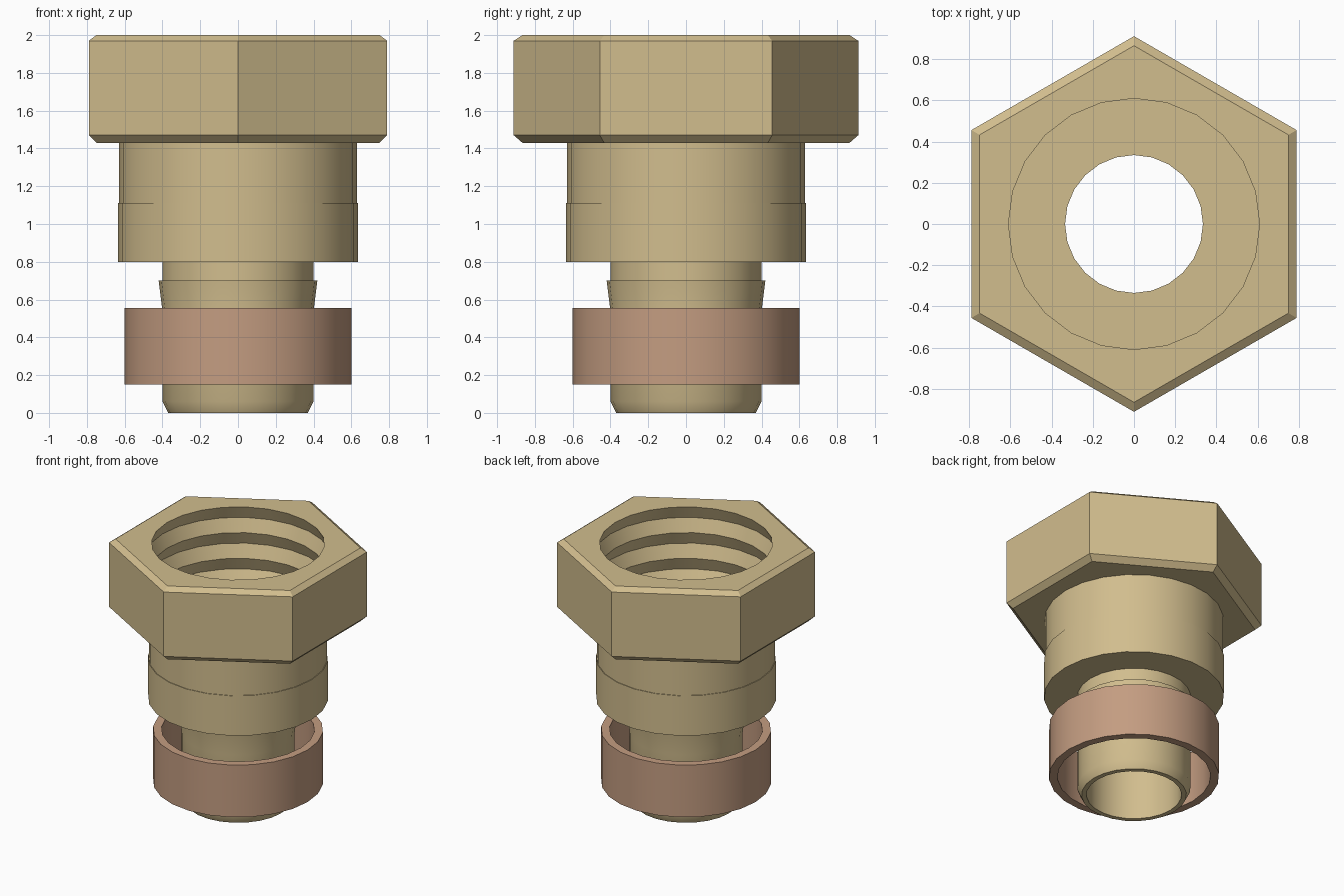
import bpy, bmesh, math

cube = bpy.data.objects.get("Cube")
if cube:
    bpy.data.objects.remove(cube, do_unlink=True)

SEGMENTS = 24


def material(name, colour):
    mat = bpy.data.materials.new(name)
    mat.use_nodes = True
    mat.diffuse_color = (*colour, 1)
    mat.node_tree.nodes["Principled BSDF"].inputs["Base Color"].default_value = (*colour, 1)
    return mat


def lathe(bm, profile, segments=SEGMENTS, closed=True):
    """Spin (radius, z) points round the z axis; return the vertex rings."""
    rings = []
    for r, z in profile:
        angles = [math.pi / 2 + math.tau * i / segments for i in range(segments)]
        rings.append([bm.verts.new((r * math.cos(a), r * math.sin(a), z)) for a in angles])
    pairs = list(zip(rings, rings[1:]))
    if closed:
        pairs.append((rings[-1], rings[0]))
    for low, high in pairs:
        for i in range(segments):
            j = (i + 1) % segments
            bm.faces.new((low[i], low[j], high[j], high[i]))
    return rings


def fill_between(bm, outer, inner):
    """Flat face with a hole, between two loops of different side counts."""
    edges = []
    for ring in (outer, inner):
        for a, b in zip(ring, ring[1:] + ring[:1]):
            edges.append(bm.edges.get((a, b)))
    bmesh.ops.triangle_fill(bm, edges=edges, use_beauty=True, normal=(0, 0, 1))


def finish(bm, name, mat):
    bmesh.ops.recalc_face_normals(bm, faces=bm.faces[:])
    mesh = bpy.data.meshes.new(name)
    bm.to_mesh(mesh)
    bm.free()
    mesh.materials.append(mat)
    obj = bpy.data.objects.new(name, mesh)
    bpy.context.collection.objects.link(obj)
    bpy.ops.object.select_all(action="DESELECT")
    obj.select_set(True)
    bpy.context.view_layer.objects.active = obj
    bpy.ops.object.shade_smooth_by_angle(angle=math.radians(30))


brass = material("brass", (0.64, 0.51, 0.27))
copper = material("copper", (0.55, 0.335, 0.22))

# Hexagonal head with chamfered rims and a threaded socket
TOP, BASE, CHAMFER = 2.0, 1.43, 0.04
BORE, GROOVE = 0.61, 0.65
corner = 1 / math.cos(math.pi / 6)
bm = bmesh.new()
hexagon = lathe(bm, [(0.75 * corner, BASE), (0.79 * corner, BASE + CHAMFER),
                     (0.79 * corner, TOP - CHAMFER + 0.01), (0.75 * corner, TOP)],
                segments=6, closed=False)
thread = [(GROOVE if i % 2 else BORE, TOP - 0.1 * i) for i in range(6)] + [(BORE, BASE)]
socket = lathe(bm, thread, closed=False)
fill_between(bm, hexagon[-1], socket[0])
fill_between(bm, hexagon[0], socket[-1])
finish(bm, "hex_head", brass)

# Round collar under the head, with the socket floor inside
bm = bmesh.new()
lathe(bm, [(0.335, 0.8), (0.335, 1.1), (BORE, 1.1), (BORE, BASE),
           (0.63, BASE), (0.63, 1.11), (0.635, 1.11), (0.635, 0.8)])
finish(bm, "collar", brass)

# Hollow stem with a chamfered tip and a retaining barb
bm = bmesh.new()
lathe(bm, [(0.335, 0.8), (0.335, 0), (0.37, 0), (0.4, 0.06), (0.4, 0.54),
           (0.42, 0.7), (0.4, 0.7), (0.4, 0.8)], closed=False)
finish(bm, "stem", brass)

# Loose clamping ring around the stem
bm = bmesh.new()
lathe(bm, [(0.54, 0.15), (0.6, 0.15), (0.6, 0.555), (0.54, 0.555)])
finish(bm, "clamp_ring", copper)
